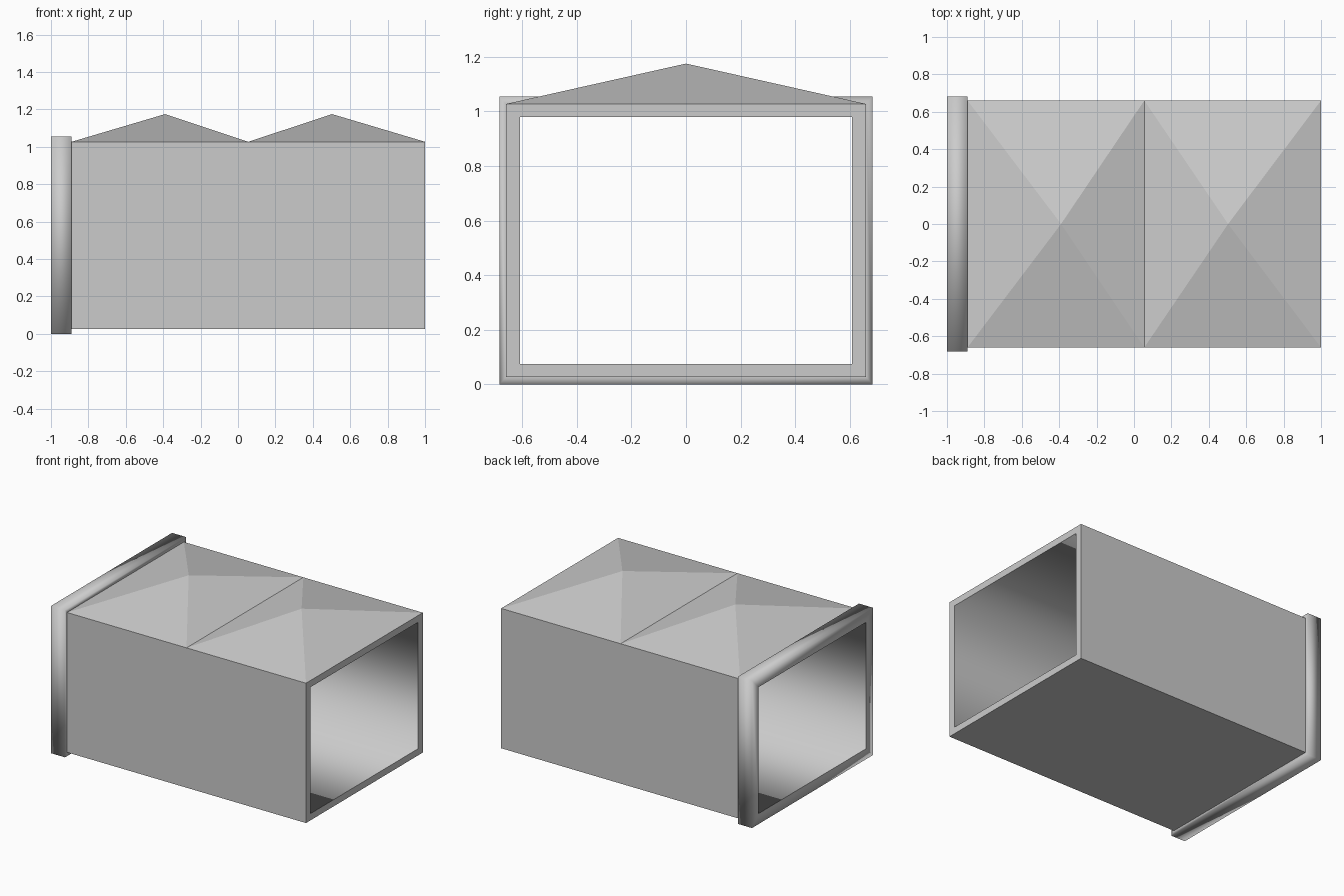
import bpy

cube = bpy.data.objects.get("Cube")
if cube:
    bpy.data.objects.remove(cube, do_unlink=True)

grey = bpy.data.materials.new("plain grey")
grey.use_nodes = True
colour = (0.6, 0.6, 0.6, 1)
grey.diffuse_color = colour
grey.node_tree.nodes["Principled BSDF"].inputs["Base Color"].default_value = colour

MID = 0.527  # height of the tunnel axis


def ring(x, half_width, half_height):
    """Rectangular cross-section across the tunnel."""
    w, h = half_width, half_height
    return [(x, -w, MID - h), (x, w, MID - h), (x, w, MID + h), (x, -w, MID + h)]


def make(name, verts, faces, smooth=False):
    mesh = bpy.data.meshes.new(name)
    mesh.from_pydata(verts, [], faces)
    mesh.materials.append(grey)
    for p in mesh.polygons:
        p.use_smooth = smooth
    obj = bpy.data.objects.new(name, mesh)
    bpy.context.collection.objects.link(obj)
    return obj


def loft(name, rings, smooth=False):
    """Join successive rectangles with quads."""
    verts = [v for r in rings for v in r]
    faces = []
    for k in range(len(rings) - 1):
        for i in range(4):
            j = (i + 1) % 4
            a, b = 4 * k, 4 * k + 4
            faces.append((a + i, a + j, b + j, b + i))
    return make(name, verts, faces, smooth)


# Sizes
left, rim_x, right = -1.0, -0.89, 1.0
outer = (0.66, 0.5)
inner = (0.608, 0.452)
rim = (0.683, 0.527)

# Outer walls with the flat frame at the open end
loft("outer_walls", [ring(rim_x, *outer), ring(right, *outer), ring(right, *inner)])

# Softly shaded inside surface
loft("inner_lining", [ring(right, *inner), ring(left, *inner)], True)

# Raised rim round the other opening
loft("end_rim", [ring(left, *inner), ring(left, *rim),
                 ring(rim_x, *rim), ring(rim_x, *outer)], True)

# Two low pyramid roofs side by side
eave, peak, valley = MID + outer[1], 1.175, 0.055
w = outer[0]
for name, x0, x1, apex in (("first_roof", rim_x, valley, -0.39),
                           ("second_roof", valley, right, 0.503)):
    verts = [(x0, -w, eave), (x1, -w, eave), (x1, w, eave), (x0, w, eave), (apex, 0, peak)]
    make(name, verts, [(i, (i + 1) % 4, 4) for i in range(4)])
